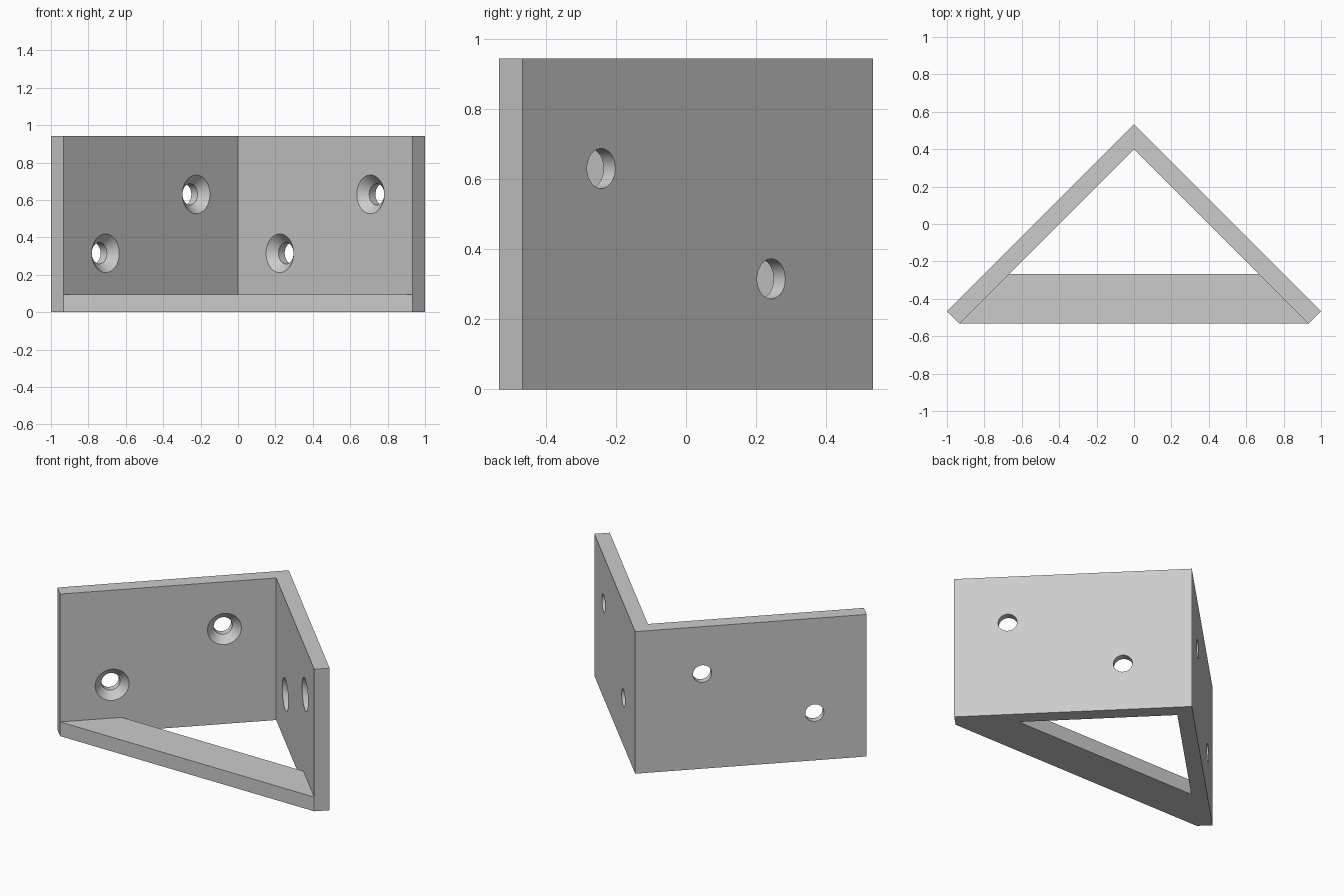
import bpy, bmesh
from mathutils import Vector, Matrix

cube = bpy.data.objects.get("Cube")
if cube:
    bpy.data.objects.remove(cube, do_unlink=True)

HEIGHT = 0.943
THICK = 0.0943           # plate thickness
HOLE_R, SINK_R = 0.057, 0.104

grey = bpy.data.materials.new("plain_grey")
grey.use_nodes = True
grey.diffuse_color = (0.6, 0.6, 0.6, 1)
grey.node_tree.nodes["Principled BSDF"].inputs["Base Color"].default_value = (0.6, 0.6, 0.6, 1)


def finish(name, bm):
    bmesh.ops.recalc_face_normals(bm, faces=bm.faces)
    mesh = bpy.data.meshes.new(name)
    bm.to_mesh(mesh)
    bm.free()
    mesh.materials.append(grey)
    obj = bpy.data.objects.new(name, mesh)
    bpy.context.collection.objects.link(obj)
    return obj


def prism(name, outline, height):
    """Extrude a plan outline upwards from the ground."""
    bm = bmesh.new()
    face = bm.faces.new([bm.verts.new((x, y, 0)) for x, y in outline])
    top = bmesh.ops.extrude_face_region(bm, geom=[face])["geom"]
    bmesh.ops.translate(bm, vec=(0, 0, height),
                        verts=[v for v in top if isinstance(v, bmesh.types.BMVert)])
    return finish(name, bm)


def screw_cutter(side, x, z):
    """Countersunk hole: straight on the outer face, flared on the inner face."""
    normal = Vector((side, 1, 0)).normalized()
    centre = Vector((side * x, 0.533 - x, z))
    turn = normal.to_track_quat('Z', 'Y').to_matrix().to_4x4()
    half, extra = SINK_R - HOLE_R, 0.02
    profile = [(SINK_R + extra, -THICK - extra), (HOLE_R, half - THICK), (HOLE_R, extra)]
    bm = bmesh.new()
    rings = []
    for radius, depth in profile:
        place = Matrix.Translation(centre) @ turn @ Matrix.Translation((0, 0, depth))
        rings.append(bmesh.ops.create_circle(bm, segments=48, radius=radius, matrix=place)["verts"])
    for low, high in zip(rings, rings[1:]):
        for i in range(len(low)):
            j = (i + 1) % len(low)
            bm.faces.new((low[i], low[j], high[j], high[i]))
    bm.faces.new(rings[0])
    bm.faces.new(rings[-1])
    cutter = finish("hole_cutter", bm)
    cutter.hide_render = True
    return cutter


def combine(target, tool, operation):
    mod = target.modifiers.new(operation.lower(), 'BOOLEAN')
    mod.operation, mod.solver, mod.object = operation, 'EXACT', tool
    bpy.context.view_layer.objects.active = target
    bpy.ops.object.modifier_apply(modifier=mod.name)
    bpy.data.objects.remove(tool, do_unlink=True)


# Two upright plates meeting at a right angle
bracket = prism("corner_bracket", [(0, 0.533), (-1, -0.467), (-0.933, -0.533), (0, 0.4),
                                   (0.933, -0.533), (1, -0.467)], HEIGHT)

# Flat brace across the open side, its ends buried in the plates
brace = prism("front_brace", [(-0.933, -0.533), (0.933, -0.533),
                              (0.7, -0.267), (-0.7, -0.267)], THICK)
combine(bracket, brace, 'UNION')

# Two staggered screw holes in each plate
for side, x, z in [(1, 0.775, 0.63), (1, 0.29, 0.315), (-1, 0.29, 0.63), (-1, 0.775, 0.315)]:
    combine(bracket, screw_cutter(side, x, z), 'DIFFERENCE')

bpy.ops.object.select_all(action='DESELECT')
bracket.select_set(True)
bpy.context.view_layer.objects.active = bracket
bpy.ops.object.shade_smooth_by_angle(angle=0.5)
